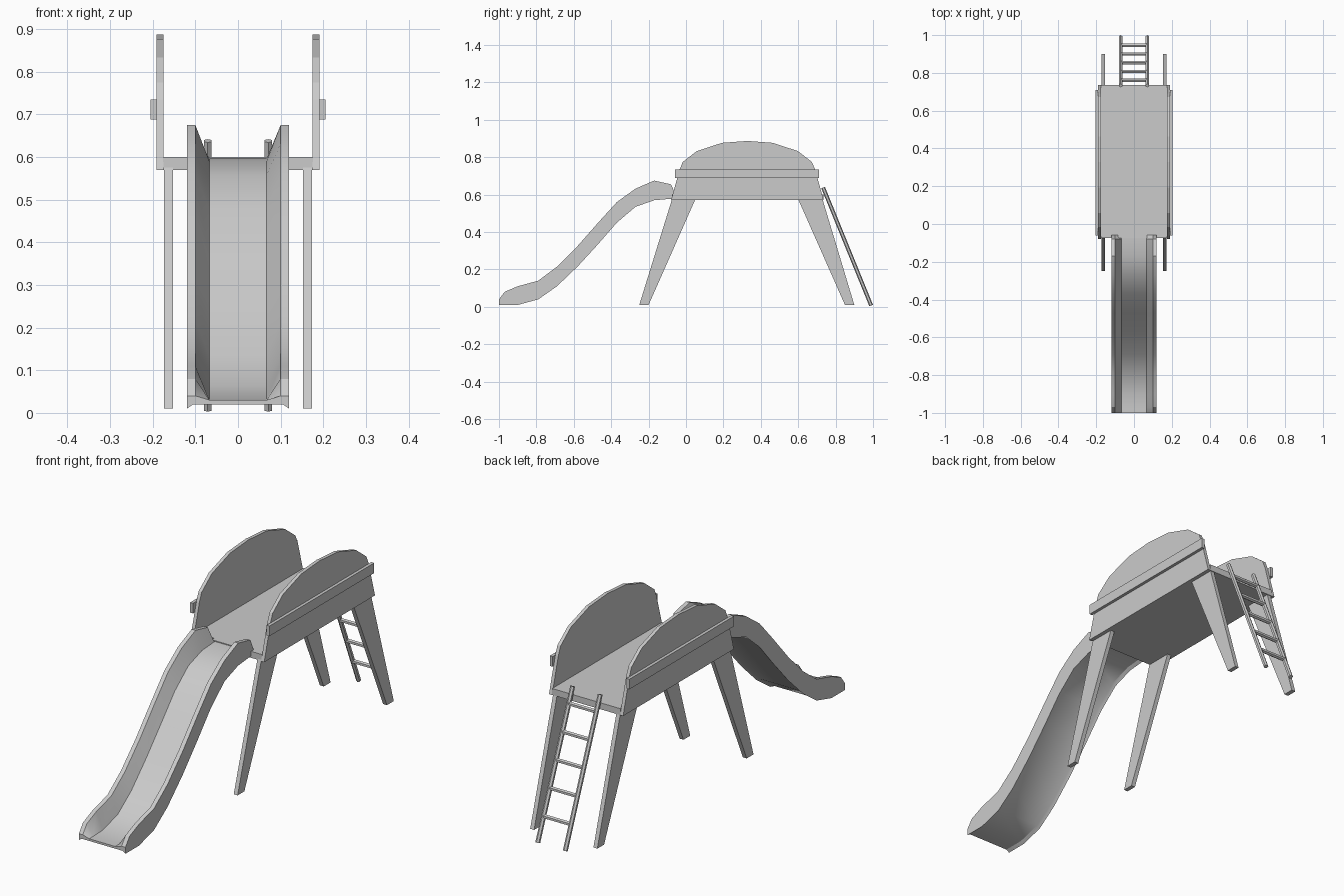
import bpy, bmesh
from mathutils import Vector

if "Cube" in bpy.data.objects:
    bpy.data.objects.remove(bpy.data.objects["Cube"])


def finish(name, bm, smooth=False):
    bmesh.ops.recalc_face_normals(bm, faces=bm.faces)
    me = bpy.data.meshes.new(name)
    bm.to_mesh(me)
    bm.free()
    ob = bpy.data.objects.new(name, me)
    bpy.context.collection.objects.link(ob)
    if smooth:
        bpy.ops.object.select_all(action='DESELECT')
        ob.select_set(True)
        bpy.context.view_layer.objects.active = ob
        bpy.ops.object.shade_smooth_by_angle(angle=0.5)
    return ob


def loft(name, rings, smooth=False):
    """Closed solid through equally sized rings of points."""
    bm = bmesh.new()
    vs = [[bm.verts.new(p) for p in r] for r in rings]
    n = len(vs[0])
    for a, b in zip(vs, vs[1:]):
        for i in range(n):
            j = (i + 1) % n
            bm.faces.new((a[i], a[j], b[j], b[i]))
    bm.faces.new(vs[0])
    bm.faces.new(vs[-1])
    return finish(name, bm, smooth)


def plate(name, profile, x0, x1):
    """Extrude a (y, z) profile along x."""
    return loft(name, [[(x, y, z) for y, z in profile] for x in (x0, x1)])


def rod(name, a, b, r):
    """Six-sided rod between two points."""
    a, b = Vector(a), Vector(b)
    d = b - a
    bm = bmesh.new()
    mat = d.to_track_quat('Z', 'Y').to_matrix().to_4x4()
    mat.translation = (a + b) / 2
    bmesh.ops.create_cone(bm, cap_ends=True, segments=6, radius1=r, radius2=r,
                          depth=d.length, matrix=mat)
    return finish(name, bm)


# deck
plate("deck", [(-0.075, 0.57), (0.735, 0.57), (0.735, 0.60), (-0.075, 0.60)], -0.176, 0.176)

# domed side panels, rails and splayed legs
half = [(0.408, 0.57), (0.362, 0.735), (0.345, 0.775), (0.27, 0.833), (0.135, 0.877)]
panel = ([(0.328 + y, z) for y, z in half] + [(0.328, 0.887)]
         + [(0.328 - y, z) for y, z in reversed(half)])
rail = [(-0.06, 0.688), (0.71, 0.688), (0.71, 0.735), (-0.06, 0.735)]
front_leg = [(-0.25, 0.01), (-0.20, 0.01), (0.05, 0.575), (-0.075, 0.575)]
back_leg = [(0.85, 0.01), (0.90, 0.01), (0.73, 0.575), (0.60, 0.575)]
for side, s in (("left", -1), ("right", 1)):
    plate(side + "_panel", panel, s * 0.175, s * 0.191)
    plate(side + "_rail", rail, s * 0.19, s * 0.205)
    plate(side + "_front_leg", front_leg, s * 0.153, s * 0.173)
    plate(side + "_back_leg", back_leg, s * 0.153, s * 0.173)

# ladder
top, foot = Vector((0, 0.733, 0.638)), Vector((0, 0.99, 0.007))
for side, s in (("left", -1), ("right", 1)):
    off = Vector((s * 0.071, 0, 0))
    rod(side + "_ladder_rail", top + off, foot + off, 0.0105)
for i in range(5):
    p = top.lerp(foot, 0.11 + 0.18 * i)
    rod("ladder_rung_%d" % (i + 1), p - Vector((0.071, 0, 0)), p + Vector((0.071, 0, 0)), 0.010)

# slide trough: y, underside, floor, wall top
stations = [(-1.0, 0.01, 0.03, 0.04), (-0.97, 0.01, 0.03, 0.08),
            (-0.90, 0.01, 0.032, 0.11), (-0.79, 0.04, 0.063, 0.14),
            (-0.69, 0.11, 0.135, 0.215), (-0.58, 0.215, 0.245, 0.325),
            (-0.47, 0.335, 0.365, 0.45), (-0.37, 0.45, 0.477, 0.56),
            (-0.27, 0.535, 0.557, 0.632), (-0.17, 0.57, 0.59, 0.675),
            (-0.08, 0.578, 0.596, 0.655), (-0.057, 0.58, 0.597, 0.603)]
rings = []
for y, b, f, t in stations:
    side = [(0.105, b + 0.01), (0.12, b), (0.12, t), (0.10, t), (0.067, f)]
    rings.append([(x, y, z) for x, z in side] + [(-x, y, z) for x, z in reversed(side)])
loft("slide", rings, smooth=True)
